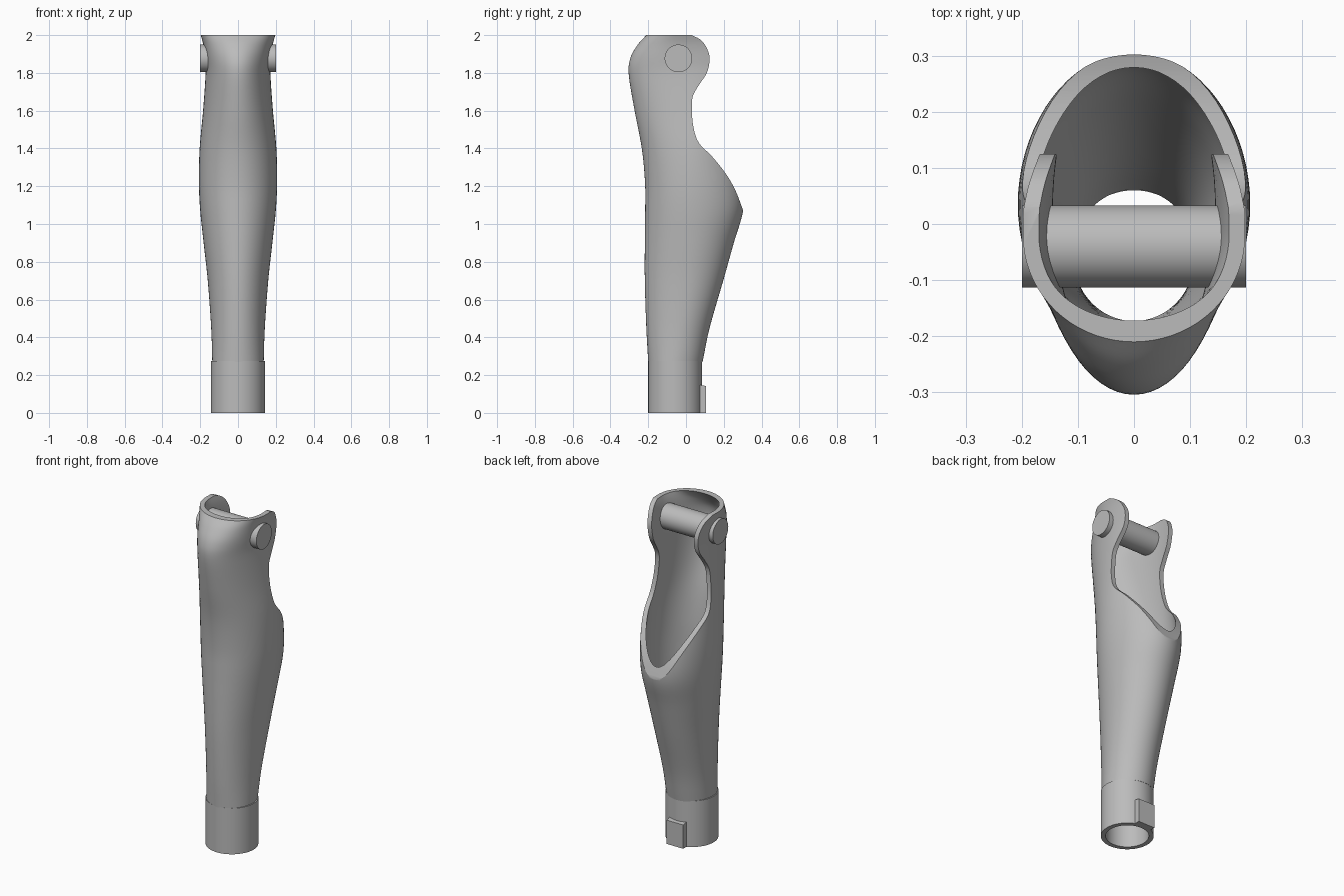
import bpy, bmesh
from math import sin, cos, pi
from mathutils import Vector, Matrix

cube = bpy.data.objects.get("Cube")
if cube:
    bpy.data.objects.remove(cube, do_unlink=True)

grey = bpy.data.materials.new("plain grey")
grey.use_nodes = True
grey.diffuse_color = (0.5, 0.5, 0.5, 1)
grey.node_tree.nodes["Principled BSDF"].inputs["Base Color"].default_value = (0.5, 0.5, 0.5, 1)


def finish(bm, name):
    bmesh.ops.recalc_face_normals(bm, faces=bm.faces)
    mesh = bpy.data.meshes.new(name)
    bm.to_mesh(mesh)
    bm.free()
    mesh.materials.append(grey)
    ob = bpy.data.objects.new(name, mesh)
    bpy.context.collection.objects.link(ob)
    return ob


def activate(ob):
    bpy.ops.object.select_all(action='DESELECT')
    ob.select_set(True)
    bpy.context.view_layer.objects.active = ob


def smooth(ob):
    activate(ob)
    bpy.ops.object.shade_smooth_by_angle(angle=pi / 6)


def spline(pts, steps):
    """Catmull-Rom curve through points of any dimension."""
    pts = [Vector(p) for p in pts]
    ext = [2 * pts[0] - pts[1]] + pts + [2 * pts[-1] - pts[-2]]
    out = []
    for a, b, c, d in zip(ext, ext[1:], ext[2:], ext[3:]):
        for i in range(steps):
            t = i / steps
            out.append(0.5 * (2 * b + (c - a) * t + (2 * a - 5 * b + 4 * c - d) * t**2
                              + (3 * b - a - 3 * c + d) * t**3))
    return out + [pts[-1]]


def bridge(bm, a, b):
    n = len(a)
    for i in range(n):
        bm.faces.new((a[i], a[(i + 1) % n], b[(i + 1) % n], b[i]))


SIDES = 72

# Curved shell: each section is (height, front, back, half width)
sections = [(0.27, -0.2, 0.088, 0.136), (0.45, -0.21, 0.125, 0.142),
            (0.7, -0.218, 0.197, 0.16), (0.9, -0.218, 0.253, 0.182),
            (1.07, -0.216, 0.302, 0.2), (1.22, -0.217, 0.3, 0.207),
            (1.4, -0.234, 0.27, 0.203), (1.6, -0.272, 0.27, 0.185),
            (1.79, -0.303, 0.35, 0.172), (1.88, -0.294, 0.4, 0.175),
            (1.95, -0.255, 0.4, 0.184), (2.0, -0.21, 0.4, 0.198),
            (2.04, -0.17, 0.4, 0.213)]
bm = bmesh.new()
previous = None
halves = [s[:4] for s in sections]
for z, front, back, half in spline(halves, 5):
    blend = min(1, max(0, (z - 0.27) / 0.9))
    mid = (front + back) / 2 * (1 - blend) + 0.035 * blend
    if z > 1.8:
        mid -= 0.055 * min(1, (z - 1.8) / 0.2)
    ring = []
    for i in range(SIDES):
        a = 2 * pi * i / SIDES
        reach = back - mid if sin(a) > 0 else mid - front
        ring.append(bm.verts.new((half * cos(a), mid + reach * sin(a), z)))
    if previous:
        bridge(bm, previous, ring)
    previous = ring
shell = finish(bm, "shell")
wall = shell.modifiers.new("wall", 'SOLIDIFY')
wall.thickness = 0.027
wall.offset = -1

# Cutter: side outline of the opening, pushed through sideways
edge = spline([(0.03, 2.0), (0.08, 1.973), (0.113, 1.925), (0.125, 1.87),
               (0.11, 1.8), (0.068, 1.735), (0.036, 1.675), (0.031, 1.6),
               (0.04, 1.51), (0.068, 1.43), (0.14, 1.355), (0.215, 1.26),
               (0.265, 1.17), (0.303, 1.07)], 5)
outline = [(-0.6, 2.0)] + [tuple(p) for p in edge] + [(0.33, 1.0), (0.7, 1.0), (0.7, 2.3), (-0.6, 2.3)]
bm = bmesh.new()
left, right = [[bm.verts.new((x, y, z)) for y, z in outline] for x in (-0.5, 0.5)]
bridge(bm, left, right)
bm.faces.new(left)
bm.faces.new(right)
cutter = finish(bm, "opening_cutter")
cutter.hide_render = True
cut = shell.modifiers.new("opening", 'BOOLEAN')
cut.operation = 'DIFFERENCE'
cut.solver = 'EXACT'
cut.object = cutter
activate(shell)
for name in ("wall", "opening"):
    bpy.ops.object.modifier_apply(modifier=name)
bpy.data.objects.remove(cutter, do_unlink=True)
smooth(shell)

# Hollow socket tube at the foot
bm = bmesh.new()
loops = []
for radius, z in ((0.143, 0), (0.143, 0.275), (0.117, 0.275), (0.117, 0)):
    loops.append([bm.verts.new((radius * cos(2 * pi * i / SIDES),
                                radius * sin(2 * pi * i / SIDES) - 0.057, z))
                  for i in range(SIDES)])
for a, b in zip(loops, loops[1:] + loops[:1]):
    bridge(bm, a, b)
smooth(finish(bm, "socket_tube"))

# Cross pin between the two lobes
bm = bmesh.new()
bmesh.ops.create_cone(bm, cap_ends=True, segments=64, radius1=0.073, radius2=0.073, depth=0.4,
                      matrix=Matrix.Translation((0, -0.04, 1.877)) @ Matrix.Rotation(pi / 2, 4, 'Y'))
smooth(finish(bm, "cross_pin"))

# Locating tab on the back of the tube
bm = bmesh.new()
bmesh.ops.create_cube(bm, size=1, matrix=Matrix.Translation((0, 0.085, 0.075))
                      @ Matrix.Diagonal((0.11, 0.042, 0.15, 1)))
for v in bm.verts:
    if v.co.z > 0.1 and v.co.y > 0.09:
        v.co.z -= 0.008
finish(bm, "locating_tab")
